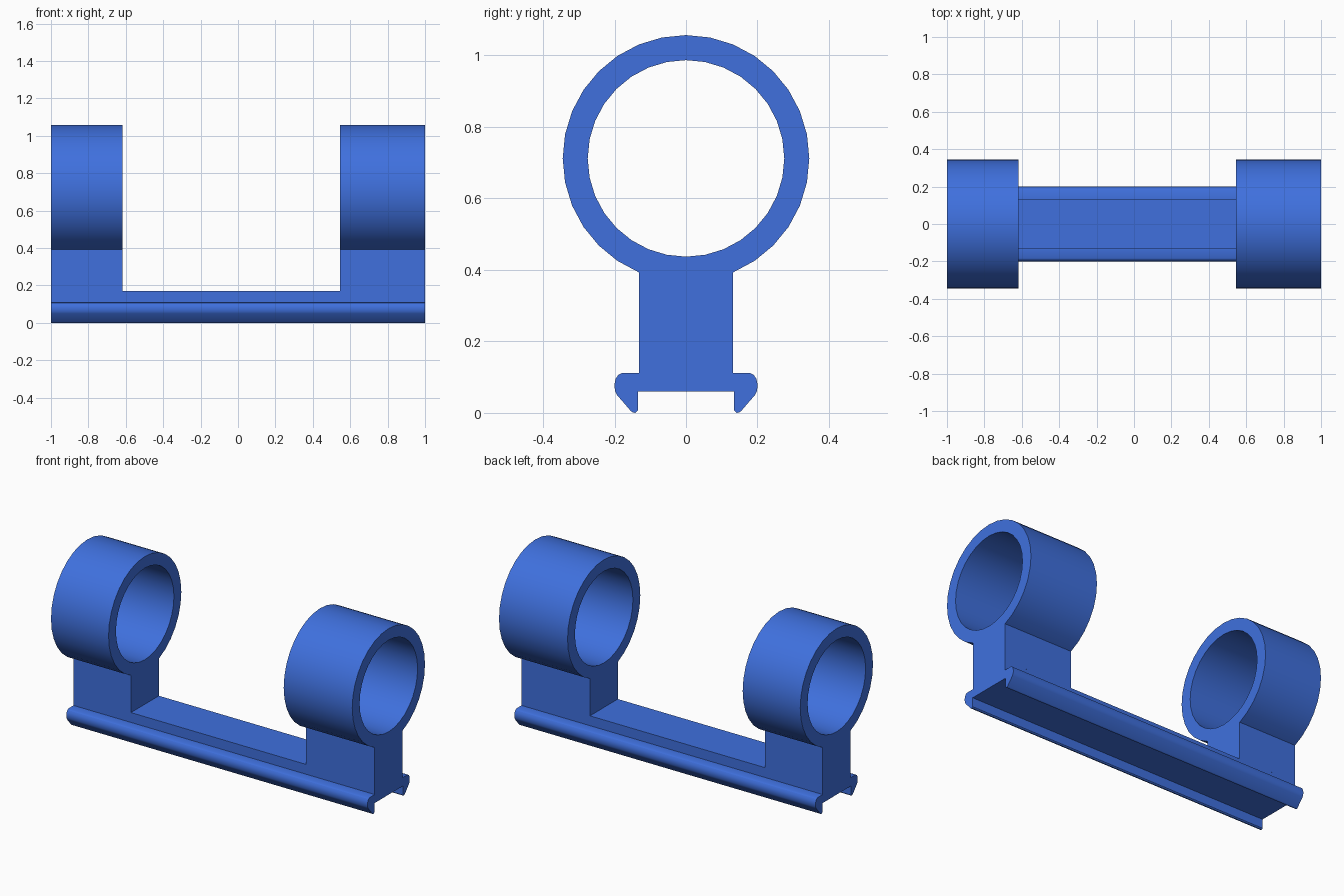
import bpy, bmesh
from math import sin, cos, pi

cube = bpy.data.objects.get("Cube")
if cube:
    bpy.data.objects.remove(cube, do_unlink=True)

blue = bpy.data.materials.new("blue plastic")
blue.use_nodes = True
COLOR = (0.05, 0.163, 0.73, 1)
blue.diffuse_color = COLOR
blue.node_tree.nodes["Principled BSDF"].inputs["Base Color"].default_value = COLOR


def extrude_profile(name, loops, x0, x1):
    """Fill closed (y, z) loops, the later ones being holes, and extrude along x."""
    bm = bmesh.new()
    edges = []
    for loop in loops:
        vs = [bm.verts.new((x0, y, z)) for y, z in loop]
        edges += [bm.edges.new((a, b)) for a, b in zip(vs, vs[1:] + vs[:1])]
    bmesh.ops.triangle_fill(bm, edges=edges, use_beauty=True, normal=(-1, 0, 0))
    ext = bmesh.ops.extrude_face_region(bm, geom=bm.faces[:], use_keep_orig=True)
    moved = [g for g in ext["geom"] if isinstance(g, bmesh.types.BMVert)]
    bmesh.ops.translate(bm, verts=moved, vec=(x1 - x0, 0, 0))
    bmesh.ops.dissolve_limit(bm, angle_limit=0.01, verts=bm.verts[:], edges=bm.edges[:])
    bmesh.ops.triangulate(bm, faces=[f for f in bm.faces if len(f.verts) > 4])
    bmesh.ops.recalc_face_normals(bm, faces=bm.faces[:])
    mesh = bpy.data.meshes.new(name)
    bm.to_mesh(mesh)
    bm.free()
    mesh.materials.append(blue)
    obj = bpy.data.objects.new(name, mesh)
    bpy.context.collection.objects.link(obj)
    bpy.ops.object.select_all(action="DESELECT")
    obj.select_set(True)
    bpy.context.view_layer.objects.active = obj
    bpy.ops.object.shade_smooth_by_angle(angle=pi / 6)
    return obj


# Rail: flat bar with a hooked lip along each side
half = [(0.135, 0.06), (0.135, 0.006), (0.141, 0), (0.149, 0.001), (0.155, 0.006),
        (0.193, 0.05), (0.199, 0.062), (0.2, 0.08), (0.197, 0.095), (0.19, 0.106),
        (0.18, 0.111), (0.132, 0.111), (0.132, 0.17)]
rail = half + [(-y, z) for y, z in reversed(half)]
extrude_profile("rail", [rail], -1, 1)

# Mounts: a ring whose lowest four segments are replaced by a post
SIDES, CENTER, OUTER, INNER, RAIL_TOP = 32, 0.712, 0.345, 0.275, 0.17


def arc(radius, first, last):
    return [(radius * sin(2 * pi * i / SIDES), CENTER - radius * cos(2 * pi * i / SIDES))
            for i in range(first, last + 1)]


outline = arc(OUTER, 2, SIDES - 2)
post_y = outline[0][0]
outline += [(-post_y, RAIL_TOP), (post_y, RAIL_TOP)]
hole = arc(INNER, 0, SIDES - 1)
for name, x0, x1 in (("right_ring_mount", -1, -0.618), ("left_ring_mount", 0.545, 1)):
    extrude_profile(name, [outline, hole], x0, x1)
